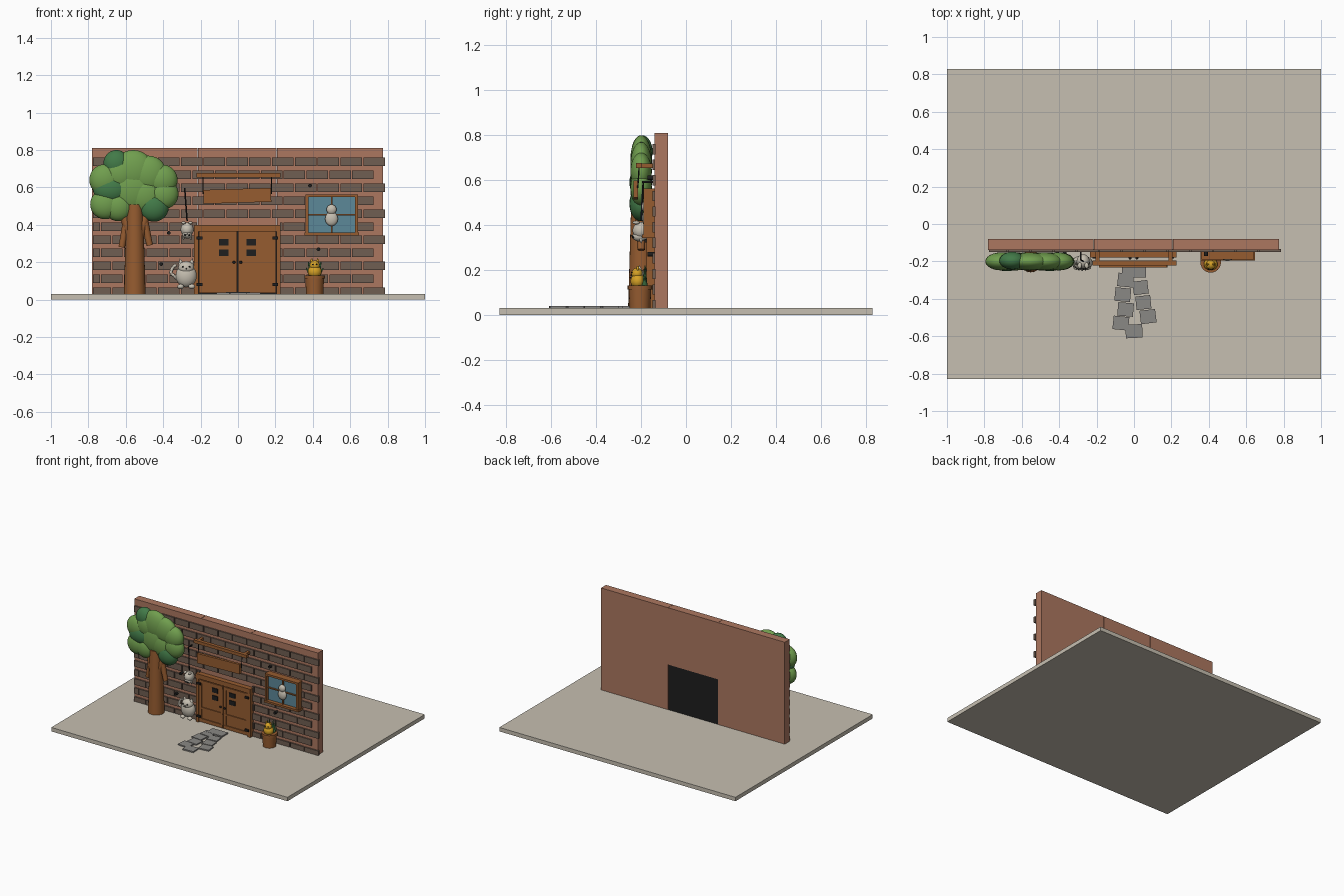
import bpy, bmesh, math
from mathutils import Vector, Matrix


def paint(name, r, g, b):
    m = bpy.data.materials.new(name)
    lin = lambda c: ((c / 255 + 0.055) / 1.055) ** 2.4 if c > 10 else c / 255 / 12.92
    m.diffuse_color = (lin(r), lin(g), lin(b), 1)
    return m


PALE = paint("pale stone", 198, 191, 177)
WALL = paint("terracotta", 172, 119, 96)
BRICK = paint("dark brick", 112, 94, 82)
WOOD = paint("warm wood", 150, 92, 48)
LEAF = paint("leaf green", 112, 158, 78)
DEEP = paint("deep green", 66, 122, 72)
GLASS = paint("blue glass", 92, 136, 152)
BLACK = paint("black", 30, 30, 30)
GOLD = paint("golden yellow", 214, 162, 38)
GREY = paint("paving grey", 138, 136, 133)


def finish(name, bm, mat, smooth=False):
    me = bpy.data.meshes.new(name)
    bm.to_mesh(me)
    bm.free()
    me.materials.append(mat)
    for p in me.polygons:
        p.use_smooth = smooth and len(p.vertices) < 8
    o = bpy.data.objects.new(name, me)
    bpy.context.collection.objects.link(o)
    return o


def add_box(bm, x0, x1, y0, y1, z0, z1, rot=0, axis='Z'):
    c = Vector(((x0 + x1) / 2, (y0 + y1) / 2, (z0 + z1) / 2))
    bmesh.ops.create_cube(bm, size=1, matrix=Matrix.Translation(c)
                          @ Matrix.Rotation(rot, 4, axis)
                          @ Matrix.Diagonal((x1 - x0, y1 - y0, z1 - z0, 1)))


def boxes(name, mat, dims):
    bm = bmesh.new()
    for d in dims:
        add_box(bm, *d)
    return finish(name, bm, mat)


def balls(name, mat, items):
    # each item: centre x, y, z and radii x, y, z
    bm = bmesh.new()
    for x, y, z, rx, ry, rz in items:
        bmesh.ops.create_uvsphere(bm, u_segments=24, v_segments=14, radius=1,
                                  matrix=Matrix.Translation((x, y, z)) @ Matrix.Diagonal((rx, ry, rz, 1)))
    return finish(name, bm, mat, True)


def rods(name, mat, items, sides=24):
    # each item: start, end, start radius, end radius
    bm = bmesh.new()
    for a, b, r0, r1 in items:
        a, b = Vector(a), Vector(b)
        d = b - a
        bmesh.ops.create_cone(bm, cap_ends=True, segments=sides, radius1=r0, radius2=r1, depth=d.length,
                              matrix=Matrix.Translation((a + b) / 2)
                              @ d.to_track_quat('Z', 'Y').to_matrix().to_4x4())
    return finish(name, bm, mat, True)


# Ground slab and three wall panels with a doorway
boxes("ground", PALE, [(-1, 1, -.83, .83, 0, .03)])
boxes("wall_left", WALL, [(-.78, -.216, -.14, -.08, .03, .81)])
boxes("wall_middle", WALL, [(-.214, .207, -.14, -.08, .375, .81)])
boxes("wall_right", WALL, [(.209, .775, -.14, -.08, .03, .81)])
boxes("doorway_backing", BLACK, [(-.214, .207, -.14, -.081, .03, .375)])

# Staggered bricks, kept clear of the doorway
bricks = []
for row in range(11):
    z = .738 - .0695 * row
    end = .785 if row % 2 == 0 else .725
    for k in range(13):
        b = end - .122 * k
        a = max(b - .115, -.775)
        if b - a < .03:
            continue
        spans = [(a, b)]
        if z < .42:
            spans = [(a, min(b, -.22)), (max(a, .225), b)]
        bricks += [(s, e, -.15, -.135, max(z - .023, .031), z + .023) for s, e in spans if e - s > .01]
boxes("bricks", BRICK, bricks)

# Double door with planks, frame and fittings
boxes("door_frame", WOOD, [(-.235, -.212, -.175, -.139, .03, .375), (.205, .228, -.175, -.139, .03, .375),
                           (-.235, .228, -.178, -.139, .365, .40)])
leaves, panes, hinges = [], [], []
for s in (-1, 1):
    c = s * .104 - .003
    leaves.append((c - .102, c + .102, -.168, -.139, .035, .364))
    for z0, z1 in ((.042, .065), (.14, .152), (.335, .358)):
        leaves.append((c - .1, c + .1, -.175, -.16, z0, z1))
    for e in (-.091, .091):
        leaves.append((c + e - .01, c + e + .01, -.174, -.16, .04, .36))
    w = s * .073 - .003
    for z in (.307, .25):
        panes.append((w - .025, w + .025, -.173, -.165, z - .017, z + .017))
    for z in (.08, .33):
        hinges.append((s * .203 - .018, s * .203 + .012, -.184, -.17, z - .008, z + .008))
boxes("door_leaves", WOOD, leaves)
boxes("door_panes", BLACK, panes)
boxes("door_hinges", BLACK, hinges)
balls("door_knobs", BLACK, [(s * .018 - .003, -.182, .2, .008, .008, .008) for s in (-1, 1)])

# Sign hanging from a beam
boxes("sign_beam", WOOD, [(-.222, .226, -.222, -.195, .653, .677),
                          (-.205, -.185, -.2, -.139, .655, .675), (.185, .205, -.2, -.139, .655, .675)])
boxes("sign_board", WOOD, [(-.185, .177, -.233, -.213, .518, .592, -.03, 'Y')])
rods("sign_chains", BLACK, [((x, -.209, .655), (x, -.215, .565), .003, .003) for x in (-.187, .18)], 8)

# Window with frame, glazing bars and a seated figure
boxes("window_frame", WOOD, [(.36, .376, -.19, -.139, .348, .563), (.626, .642, -.19, -.139, .348, .563),
                             (.36, .642, -.19, -.139, .548, .563), (.355, .648, -.195, -.139, .343, .358),
                             (.497, .505, -.176, -.16, .355, .55), (.37, .63, -.176, -.16, .449, .457)])
boxes("window_glass", GLASS, [(.37, .632, -.166, -.139, .352, .556)])
balls("window_figure", PALE, [(.5, -.178, .432, .034, .018, .038), (.5, -.18, .482, .027, .018, .027)])

# Tree
rods("tree_trunk", WOOD, [((-.552, -.2, .03), (-.552, -.2, .51), .058, .044),
                          ((-.57, -.2, .33), (-.625, -.2, .5), .03, .02),
                          ((-.535, -.2, .33), (-.475, -.2, .5), .03, .02),
                          ((-.622, -.2, .28), (-.59, -.2, .44), .017, .022),
                          ((-.472, -.2, .29), (-.505, -.2, .44), .017, .022)])
crown = [(-.56, .69, .11), (-.71, .64, .085), (-.48, .67, .1), (-.405, .64, .082), (-.4, .565, .082),
         (-.71, .51, .08), (-.57, .59, .12), (-.64, .5, .08), (-.5, .56, .1), (-.63, .67, .09)]
balls("tree_crown_light", LEAF, [(x, -.2, z, r, .048, r) for x, z, r in crown])
balls("tree_crown_dark", DEEP, [(-.65, -.196, .727, .07, .047, .073), (-.68, -.202, .59, .095, .05, .075),
                                (-.45, -.202, .495, .08, .05, .078)])


# Cats: one seated, one hanging upside down from a cord
def cat(name, x, y, z, s, up):
    balls(name + "_body", PALE, [(x, y, z, .056 * s, .038, .062 * s),
                                 (x, y - .006, z + up * .042 * s, .043 * s, .033, .036 * s)])
    rods(name + "_ears", PALE, [((x + e * .027 * s, y, z + up * .062 * s),
                                 (x + e * .034 * s, y, z + up * .092 * s), .015 * s, .001) for e in (-1, 1)], 12)
    balls(name + "_face", BLACK, [(x + e * .018 * s, y - .036, z + up * .048 * s, .005, .005, .005)
                                  for e in (-1, 1)] + [(x, y - .04, z + up * .037 * s, .004, .004, .003)])
    balls(name + "_paws", PALE, [(x + e * .03 * s, y - .022, z - up * .058 * s, .018 * s, .016, .013 * s)
                                 for e in (-1, 1)])


cat("seated_cat", -.277, -.207, .128, 1, 1)
cat("hanging_cat", -.272, -.2, .375, .62, -1)
tail = [Vector((-.325 - .035 * math.sin(t * .5), -.2, .11 + .012 * t + .008 * math.sin(t * 1.5)))
        for t in range(7)]
rods("cat_tail", PALE, [(a, b, .009, .009) for a, b in zip(tail, tail[1:])], 10)
rods("cat_cord", BLACK, [((-.285, -.19, .595), (-.272, -.2, .42), .004, .004),
                         ((-.285, -.139, .592), (-.285, -.195, .592), .005, .005)], 8)

# Small round hooks on the wall
hooks = [(-.37, .357), (-.41, .19), (.385, .61), (.43, .27)]
rods("wall_hooks", BLACK, [((x, -.139, z), (x, -.172, z), .01, .01) for x, z in hooks], 12)

# Barrel planter holding a yellow bird among leaves
rods("planter", WOOD, [((.41, -.205, .03), (.41, -.205, .115), .046, .05),
                       ((.41, -.205, .112), (.41, -.205, .13), .055, .055)])
balls("yellow_bird", GOLD, [(.41, -.215, .15, .037, .032, .035), (.41, -.218, .183, .027, .025, .026),
                            (.393, -.215, .207, .007, .006, .011), (.427, -.215, .207, .007, .006, .011)])
balls("bird_eyes", BLACK, [(.41 + s * .011, -.241, .188, .004, .004, .004) for s in (-1, 1)])
rods("planter_leaves", DEEP, [((.41 + s * .015, -.185, .125), (.41 + s * d, -.182, h), .014, .002)
                              for s in (-1, 1) for d, h in ((.046, .17), (.035, .205), (.015, .22))], 8)

# Paving stones leading to the door
bm = bmesh.new()
path = [(0, -.25, .065, .0), (-.045, -.3, .042, -.1), (.035, -.34, .04, .12), (-.06, -.378, .042, -.1),
        (.05, -.42, .04, .1), (-.045, -.457, .042, -.08), (.075, -.495, .042, .12),
        (-.07, -.53, .042, -.1), (0, -.573, .045, .05)]
for x, y, r, a in path:
    add_box(bm, x - r, x + r, y - .036, y + .036, .029, .04 - abs(a) * .01, a)
finish("paving_stones", bm, GREY)
